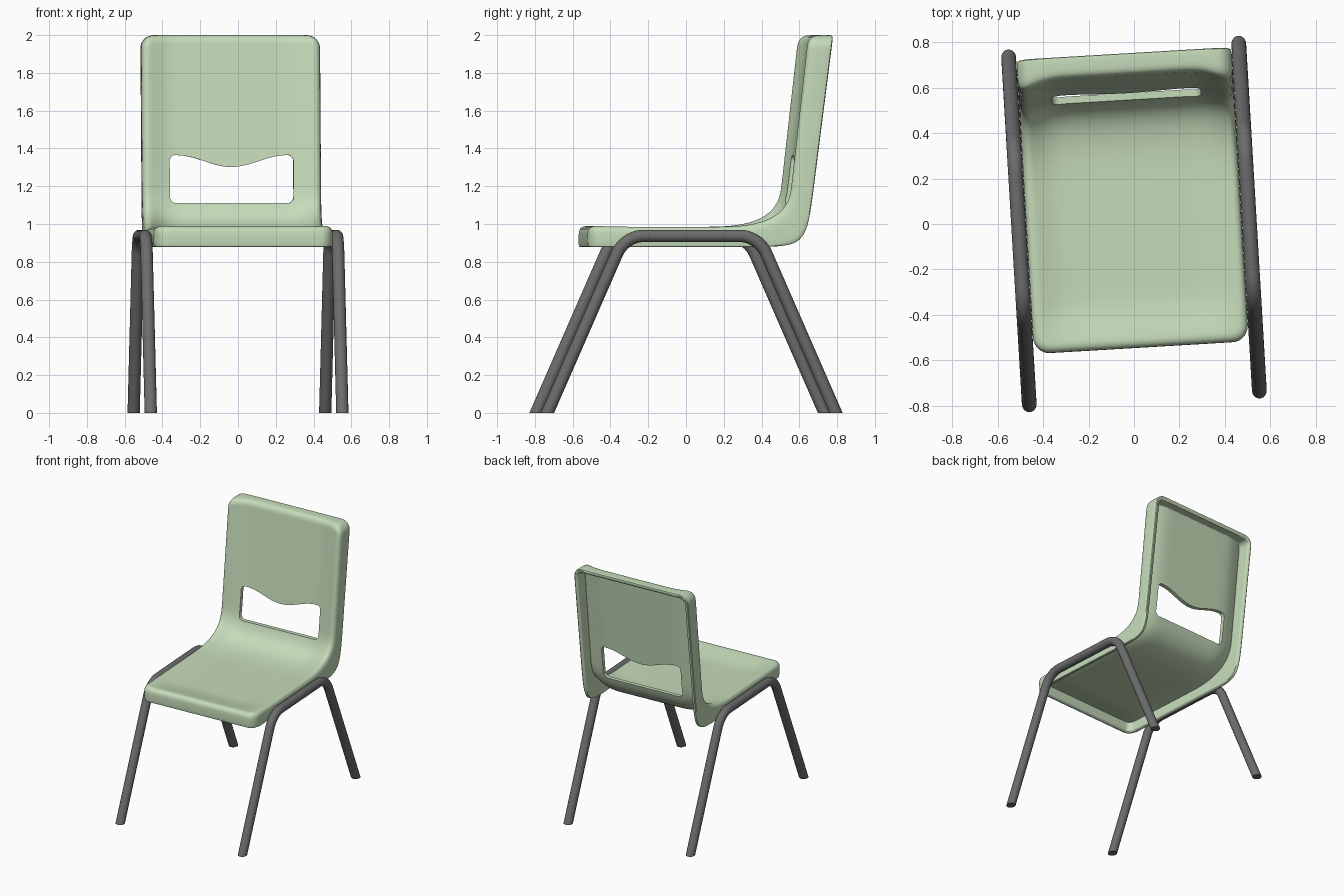
import bpy
import bmesh
from math import sin, cos, pi, radians, hypot
from mathutils import Vector

default = bpy.data.objects.get("Cube")
if default:
    bpy.data.objects.remove(default, do_unlink=True)

TURN = radians(3.4)      # the whole chair stands slightly turned


def material(name, color):
    m = bpy.data.materials.new(name)
    m.use_nodes = True
    m.diffuse_color = color
    bsdf = m.node_tree.nodes["Principled BSDF"]
    bsdf.inputs["Base Color"].default_value = color
    bsdf.inputs["Roughness"].default_value = 0.6
    return m


green = material("pale green plastic", (0.56, 0.71, 0.49, 1))
grey = material("grey metal", (0.15, 0.15, 0.15, 1))


def make(name, bm, mat=None):
    me = bpy.data.meshes.new(name)
    bm.to_mesh(me)
    bm.free()
    ob = bpy.data.objects.new(name, me)
    bpy.context.collection.objects.link(ob)
    if mat:
        me.materials.append(mat)
    return ob


def activate(ob):
    bpy.ops.object.select_all(action='DESELECT')
    ob.select_set(True)
    bpy.context.view_layer.objects.active = ob


def bend(p0, corner, p1, k, n):
    """Rounded corner from p0 to p1; k pulls it towards the corner."""
    p0, c, p1 = Vector(p0), Vector(corner), Vector(p1)
    h0, h1 = p0.lerp(c, k), p1.lerp(c, k)
    pts = []
    for i in range(n + 1):
        t = i / n
        u = 1 - t
        pts.append(p0 * u**3 + h0 * 3 * t * u * u + h1 * 3 * t * t * u + p1 * t**3)
    return pts


def smooth(t):
    t = max(0, min(1, t))
    return t * t * (3 - 2 * t)


# Side profiles (y, z): the front rim of the shell and the end of its flange
rim = ([Vector((-0.546, 0.99))]
       + bend((0.15, 0.99), (0.503, 0.99), (0.525, 1.18), 0.67, 24)
       + [Vector((0.617, 2.0))])
skirt = ([Vector((-0.546, 0.875))]
         + bend((0.3, 0.875), (0.613, 0.875), (0.652, 1.18), 1, 24)
         + [Vector((0.757, 2.0))])
dist = [0]
for a, b in zip(rim, rim[1:]):
    dist.append(dist[-1] + (b - a).length)
LENGTH = dist[-1]


def on_profiles(s, f):
    """Point at length s, a fraction f of the way from rim to skirt."""
    i = 0
    while i < len(dist) - 2 and s > dist[i + 1]:
        i += 1
    t = (s - dist[i]) / (dist[i + 1] - dist[i])
    return rim[i].lerp(rim[i + 1], t).lerp(skirt[i].lerp(skirt[i + 1], t), f)


# Shell edge from outside in: (inset, drop fraction)
EDGE = [(0.004, 1), (0, 0.9), (0, 0.55), (0, 0.25), (0.009, 0.08),
        (0.03, 0), (0.05, 0)]
N, RADIUS, HALF = len(EDGE), 0.07, 0.475


def grid_lines(lo, hi, count):
    """(base, weight, side) for each grid line, with N edge lines per end."""
    lo, hi = lo + RADIUS, hi - RADIUS
    return ([(lo, N - i, -1) for i in range(N)]
            + [(lo + (hi - lo) * i / count, 0, 0) for i in range(count + 1)]
            + [(hi, i + 1, 1) for i in range(N)])


def shell_point(xl, sl):
    (x, wx, sx), (s, ws, ss) = xl, sl
    drop = 0
    w = max(wx, ws)
    if w:
        inset, drop = EDGE[N - w]
        reach = (RADIUS - inset) / hypot(wx, ws)
        x += reach * sx * wx
        s += reach * ss * ws
    dish = 0.3 * smooth((HALF - abs(x)) / 0.17) * smooth(s / 0.22)
    y, z = on_profiles(s, dish + (1 - dish) * drop)
    return x, y, z


# One-piece seat and backrest
bm = bmesh.new()
rows = [[bm.verts.new(shell_point(xl, sl)) for xl in grid_lines(-HALF, HALF, 14)]
        for sl in grid_lines(0, LENGTH, 44)]
for r0, r1 in zip(rows, rows[1:]):
    for i in range(len(r0) - 1):
        bm.faces.new((r0[i], r0[i + 1], r1[i + 1], r1[i]))
shell = make("seat_shell", bm, green)
solid = shell.modifiers.new("thickness", 'SOLIDIFY')
solid.thickness = 0.03
solid.offset = -1
shell.modifiers.new("rounding", 'SUBSURF').levels = 1

# Hand hole through the backrest, with a wavy upper edge
def arc(cx, cz, r, a0, a1, n=6):
    return [(cx + r * cos(radians(a0 + (a1 - a0) * i / n)),
             cz + r * sin(radians(a0 + (a1 - a0) * i / n))) for i in range(n + 1)]


half = arc(0.293, 1.145, 0.035, -90, 0) + arc(0.298, 1.335, 0.03, 0, 95)
for i in range(1, 13):
    x = 0.29 * (1 - i / 12)
    half.append((x, 1.302 + 0.062 * (0.5 - 0.5 * cos(pi * x / 0.29))))
outline = half + [(-x, z) for x, z in reversed(half[:-1])]
bm = bmesh.new()
face = bm.faces.new([bm.verts.new((x, 0.3, z)) for x, z in outline])
ext = bmesh.ops.extrude_face_region(bm, geom=[face])
bmesh.ops.translate(bm, vec=(0, 0.6, 0),
                    verts=[v for v in ext["geom"] if isinstance(v, bmesh.types.BMVert)])
bmesh.ops.recalc_face_normals(bm, faces=bm.faces)
cutter = make("hole_cutter", bm)
cutter.hide_render = True
cut = shell.modifiers.new("hand_hole", 'BOOLEAN')
cut.operation = 'DIFFERENCE'
cut.solver = 'EXACT'
cut.object = cutter
activate(shell)
for name in [m.name for m in shell.modifiers]:
    bpy.ops.object.modifier_apply(modifier=name)
bpy.data.objects.remove(cutter, do_unlink=True)

# Bent tube legs, cut level at the floor
foot, knee = Vector((-0.765, 0)), Vector((-0.355, 0.937))
front = [foot] + bend(knee.lerp(foot, 0.1), knee, knee + Vector((0.1, 0)), 0.6, 10)
path = front + [Vector((-p.x, p.y)) for p in reversed(front)]
TUBE, SIDES = 0.0325, 24


def leg_frame(name, x):
    bm = bmesh.new()
    rings = []
    for i, p in enumerate(path):
        before = (p - path[i - 1]).normalized() if i else None
        after = (path[i + 1] - p).normalized() if i < len(path) - 1 else None
        if before and after:
            along = (before + after).normalized()
            across = Vector((-along.y, along.x)) / along.dot(after)
        else:
            across = Vector((-1, 0)) / abs((before or after).y)
            if after is None:
                across = -across
        rings.append([bm.verts.new((x + TUBE * cos(a), *(p + across * TUBE * sin(a))))
                      for a in (2 * pi * j / SIDES for j in range(SIDES))])
    for r0, r1 in zip(rings, rings[1:]):
        for j in range(SIDES):
            k = (j + 1) % SIDES
            bm.faces.new((r0[j], r0[k], r1[k], r1[j]))
    bm.faces.new(rings[0])
    bm.faces.new(rings[-1])
    bmesh.ops.recalc_face_normals(bm, faces=bm.faces)
    return make(name, bm, grey)


parts = [shell, leg_frame("left_leg_frame", 0.508), leg_frame("right_leg_frame", -0.508)]
for ob in parts:
    ob.rotation_euler.z = TURN
    activate(ob)
    bpy.ops.object.shade_smooth_by_angle(angle=radians(40))
